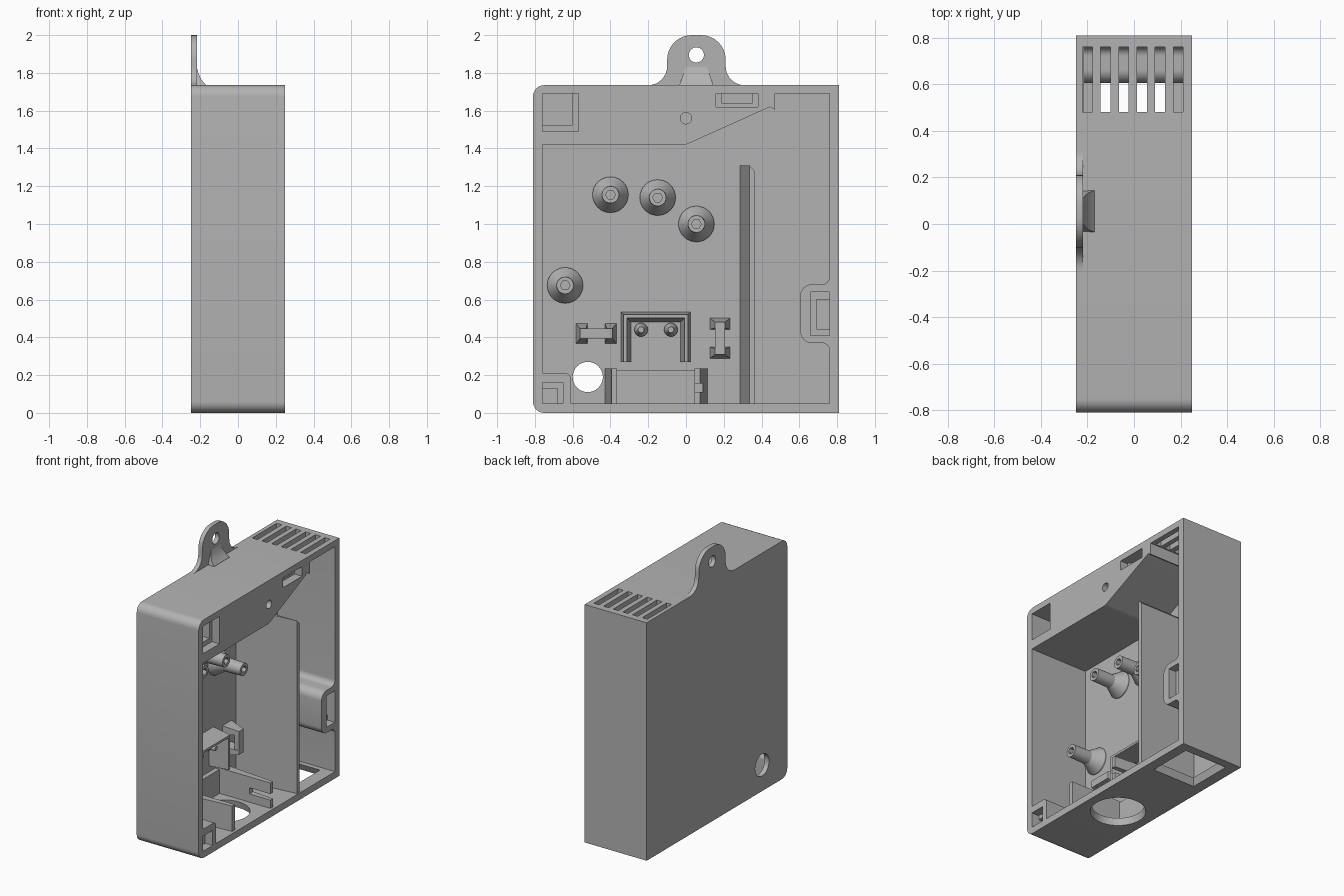
import bpy, bmesh, math
from mathutils import Vector

if "Cube" in bpy.data.objects:
    bpy.data.objects.remove(bpy.data.objects["Cube"])

grey = bpy.data.materials.new("plain_grey")
grey.use_nodes = True
COLOUR = (0.45, 0.45, 0.45, 1)
grey.diffuse_color = COLOUR
grey.node_tree.nodes["Principled BSDF"].inputs["Base Color"].default_value = COLOUR

BACK, FACE, FLOOR = -0.25, 0.25, -0.215   # plate outside, open rim, plate inside


def loft(name, *rings):
    """Closed solid through matching rings of points."""
    bm = bmesh.new()
    rows = [[bm.verts.new(p) for p in r] for r in rings]
    n = len(rows[0])
    bm.faces.new(rows[0])
    bm.faces.new(rows[-1])
    for a, b in zip(rows, rows[1:]):
        for i in range(n):
            j = (i + 1) % n
            bm.faces.new((a[i], a[j], b[j], b[i]))
    bmesh.ops.recalc_face_normals(bm, faces=bm.faces)
    me = bpy.data.meshes.new(name)
    bm.to_mesh(me)
    bm.free()
    me.materials.append(grey)
    ob = bpy.data.objects.new(name, me)
    bpy.context.collection.objects.link(ob)
    return ob


def rounded(corners, steps=8):
    """Outline from (u, v, radius) corners."""
    out, n = [], len(corners)
    for i, (u, v, r) in enumerate(corners):
        p = Vector((u, v))
        if r == 0:
            out.append(p)
            continue
        a = (Vector(corners[i - 1][:2]) - p).normalized()
        b = (Vector(corners[(i + 1) % n][:2]) - p).normalized()
        half = a.angle(b) / 2
        c = p + (a + b).normalized() * (r / math.sin(half))
        s = p + a * (r / math.tan(half)) - c
        e = p + b * (r / math.tan(half)) - c
        turn = math.atan2(s.x * e.y - s.y * e.x, s.dot(e))
        for k in range(steps + 1):
            t = turn * k / steps
            out.append(c + Vector((s.x * math.cos(t) - s.y * math.sin(t),
                                   s.x * math.sin(t) + s.y * math.cos(t))))
    return out


def at_x(x, outline):
    return [(x, p[0], p[1]) for p in outline]


def at_z(z, outline):
    return [(p[0], p[1], z) for p in outline]


def rect(u0, u1, v0, v1):
    return [(u0, v0), (u1, v0), (u1, v1), (u0, v1)]


def circle(u, v, r, n=32):
    return [(u + r * math.cos(math.tau * i / n), v + r * math.sin(math.tau * i / n))
            for i in range(n)]


def box(name, x0, x1, y0, y1, z0, z1):
    return loft(name, at_x(x0, rect(y0, y1, z0, z1)), at_x(x1, rect(y0, y1, z0, z1)))


def cut(ob, cutter):
    m = ob.modifiers.new("cut", 'BOOLEAN')
    m.operation, m.solver, m.object = 'DIFFERENCE', 'EXACT', cutter
    with bpy.context.temp_override(object=ob, active_object=ob):
        bpy.ops.object.modifier_apply(modifier=m.name)
    bpy.data.objects.remove(cutter)


# Case shell with rounded front corners
shell = rounded([(-0.81, 0, 0.06), (0.81, 0, 0), (0.81, 1.735, 0), (-0.81, 1.735, 0.06)])
case = loft("case", at_x(BACK, shell), at_x(FACE, shell))

# Main cavity, leaving the solid top block, corner block and rear clip boss
cavity = rounded([
    (-0.61, 0.05, 0), (0.76, 0.05, 0), (0.76, 0.37, 0.04), (0.605, 0.37, 0.06),
    (0.605, 0.68, 0.06), (0.76, 0.68, 0.04), (0.76, 1.69, 0), (0.47, 1.69, 0),
    (0.47, 1.605, 0), (0.445, 1.62, 0), (0, 1.42, 0.06), (-0.76, 1.42, 0),
    (-0.76, 0.21, 0), (-0.61, 0.21, 0.03)])
cut(case, loft("cutter", at_x(FLOOR, cavity), at_x(0.3, cavity)))

# Latch pockets in the rim: outer step and deeper inner recess
for y0, y1, z0, z1, inner in [
        (-0.76, -0.57, 1.49, 1.69, (-0.76, -0.60, 1.525, 1.69)),
        (0.16, 0.38, 1.62, 1.69, (0.19, 0.35, 1.637, 1.69)),
        (-0.76, -0.65, 0.05, 0.16, (-0.76, -0.68, 0.05, 0.13)),
        (0.66, 0.76, 0.41, 0.64, (0.69, 0.76, 0.445, 0.60))]:
    cut(case, box("cutter", 0.19, 0.3, y0, y1, z0, z1))
    cut(case, box("cutter", 0.08, 0.2, *inner))

# Screw hole in the top block and cable hole in the back plate
cut(case, loft("cutter", at_x(0, circle(0, 1.56, 0.03)), at_x(0.3, circle(0, 1.56, 0.03))))
cut(case, loft("cutter", at_x(-0.3, circle(-0.52, 0.19, 0.08)),
               at_x(-0.1, circle(-0.52, 0.19, 0.08))))

# Bottom openings: round sensor port and tapered square vent
cut(case, loft("cutter", at_z(-0.01, circle(0, -0.165, 0.187, 48)),
               at_z(0.06, circle(0, -0.165, 0.172, 48))))
cut(case, loft("cutter", at_z(-0.01, rect(-0.175, 0.18, 0.41, 0.75)),
               at_z(0.06, rect(-0.145, 0.15, 0.44, 0.72))))

# Top vent slots
for i in range(6):
    x = -0.2 + i * 0.078
    cut(case, box("cutter", x - 0.021, x + 0.021, 0.48, 0.76, 1.66, 1.8))

# Hanging tab with flared foot
tab = rounded([(-0.21, 1.72, 0), (0.32, 1.72, 0), (0.32, 1.735, 0), (0.21, 1.735, 0.1),
               (0.21, 2, 0.13), (-0.1, 2, 0.13), (-0.1, 1.735, 0.1), (-0.21, 1.735, 0)])
hanger = loft("hanging_tab", at_x(BACK, tab), at_x(-0.218, tab))
cut(hanger, loft("cutter", at_x(-0.3, circle(0.055, 1.895, 0.04)),
                 at_x(-0.1, circle(0.055, 1.895, 0.04))))

# Concave brace at the foot of the tab
profile = [(-0.225, 1.72), (-0.17, 1.72), (-0.17, 1.737), (-0.195, 1.765),
           (-0.21, 1.8), (-0.218, 1.83), (-0.225, 1.83)]
loft("tab_brace", *[[(x, 0.055 + s * (0.09 - 0.35 * max(0, z - 1.735)), z)
                     for x, z in profile] for s in (-1, 1)])

# Flared mounting posts with pilot holes
for i, (y, z) in enumerate([(-0.4, 1.155), (-0.15, 1.14), (0.055, 1.0), (-0.64, 0.675)]):
    post = loft(f"mounting_post_{i + 1}", *[at_x(x, circle(y, z, r)) for x, r in
                [(-0.23, 0.095), (-0.205, 0.095), (-0.13, 0.048), (0.01, 0.045)]])
    cut(post, loft("cutter", at_x(-0.1, circle(y, z, 0.026, 6)),
                   at_x(0.1, circle(y, z, 0.026, 6))))

# Tapered divider with a clipped upper corner
root = [(0.285, 0.04), (0.365, 0.04), (0.365, 1.28), (0.335, 1.31), (0.285, 1.31)]
tip = [(max(y, 0.335), z) for y, z in root]
tip[3] = (0.336, 1.31)
loft("divider", at_x(-0.23, root), at_x(0.24, tip))

# Sensor port walls, drafted away from the port
port = [loft("port_wall_front", at_x(-0.23, rect(-0.43, -0.365, 0.04, 0.235)),
             at_x(0.23, rect(-0.395, -0.365, 0.04, 0.235))),
        loft("port_wall_rear", at_x(-0.23, rect(0.045, 0.115, 0.04, 0.235)),
             at_x(0.23, rect(0.045, 0.075, 0.04, 0.235)))]
cut(port[1], box("cutter", 0.06, 0.3, 0, 0.2, 0.11, 0.155))
box("port_back", -0.23, -0.18, -0.37, 0.05, 0.04, 0.225)

# Connector frame, open below, with two pins
frame = loft("connector_frame", at_x(-0.23, rect(-0.345, 0.025, 0.27, 0.535)),
             at_x(-0.07, rect(-0.33, 0.01, 0.27, 0.52)))
cut(frame, loft("cutter", at_x(-0.214, rect(-0.29, -0.03, 0.2, 0.48)),
                at_x(-0.06, rect(-0.315, -0.005, 0.2, 0.505))))
for side, y in (("front", -0.238), ("rear", -0.08)):
    loft(f"connector_pin_{side}", *[at_x(x, circle(y, 0.44, r, 20)) for x, r in
         [(-0.23, 0.036), (-0.19, 0.036), (-0.16, 0.02), (-0.12, 0.016)]])


# Cable tie bridges: two tapered feet and a bar
def bridge(name, y, z, along_y):
    def spot(x, a0, a1, w):
        return at_x(x, rect(y + a0, y + a1, z - w, z + w) if along_y
                    else rect(y - w, y + w, z + a0, z + a1))
    for s, tag in ((-1, "a"), (1, "b")):
        loft(f"{name}_foot_{tag}", spot(-0.23, *sorted((s * 0.045, s * 0.11)), 0.056),
             spot(-0.1, *sorted((s * 0.055, s * 0.085)), 0.026))
    loft(f"{name}_bar", spot(-0.135, -0.085, 0.085, 0.026),
         spot(-0.1, -0.085, 0.085, 0.026))


bridge("cable_bridge_front", -0.475, 0.42, True)
bridge("cable_bridge_rear", 0.18, 0.395, False)

# Smooth the round surfaces and keep the edges crisp
bpy.ops.object.select_all(action='DESELECT')
for ob in bpy.context.scene.objects:
    if ob.type == 'MESH':
        ob.select_set(True)
        bpy.context.view_layer.objects.active = ob
bpy.ops.object.shade_smooth_by_angle(angle=math.radians(30))
